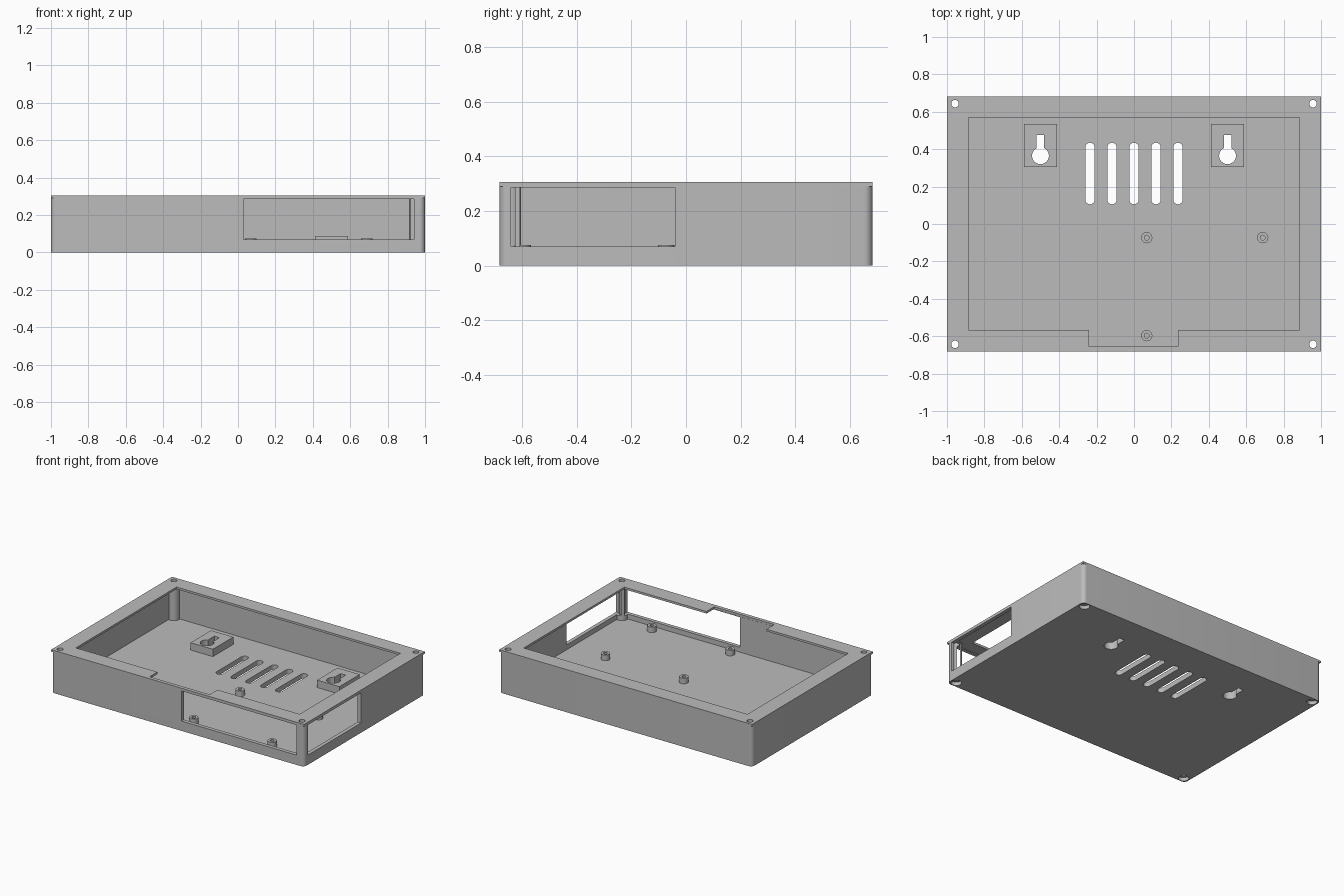
import bpy, bmesh, math

if "Cube" in bpy.data.objects:
    bpy.data.objects.remove(bpy.data.objects["Cube"], do_unlink=True)

mat = bpy.data.materials.new("light grey plastic")
mat.use_nodes = True
GREY = (0.5, 0.5, 0.5, 1.0)
mat.diffuse_color = GREY
mat.node_tree.nodes["Principled BSDF"].inputs["Base Color"].default_value = GREY

HX, HY, TOP = 1.0, 0.682, 0.305      # half width, half depth, height
WALL, FLOOR, RIM = 0.027, 0.035, 0.29
PX, PY = 0.957, 0.643                # corner screw centres


def prism(name, outline, z0, z1):
    """Extrude a closed xy outline from z0 to z1."""
    bm = bmesh.new()
    face = bm.faces.new([bm.verts.new((x, y, z0)) for x, y in outline])
    ext = bmesh.ops.extrude_face_region(bm, geom=[face])
    top = [v for v in ext["geom"] if isinstance(v, bmesh.types.BMVert)]
    bmesh.ops.translate(bm, verts=top, vec=(0, 0, z1 - z0))
    bmesh.ops.recalc_face_normals(bm, faces=bm.faces)
    mesh = bpy.data.meshes.new(name)
    bm.to_mesh(mesh)
    bm.free()
    mesh.materials.append(mat)
    obj = bpy.data.objects.new(name, mesh)
    bpy.context.collection.objects.link(obj)
    return obj


def arc(cx, cy, r, a0, a1, n):
    return [(cx + r * math.cos(math.radians(a0 + (a1 - a0) * i / n)),
             cy + r * math.sin(math.radians(a0 + (a1 - a0) * i / n))) for i in range(n + 1)]


def circle(cx, cy, r, n=32):
    return arc(cx, cy, r, 0, 360, n)[:-1]


def rect(x0, y0, x1, y1):
    return [(x0, y0), (x1, y0), (x1, y1), (x0, y1)]


def rounded(x0, y0, x1, y1, r, n=8):
    return (arc(x1 - r, y1 - r, r, 0, 90, n) + arc(x0 + r, y1 - r, r, 90, 180, n)
            + arc(x0 + r, y0 + r, r, 180, 270, n) + arc(x1 - r, y0 + r, r, 270, 360, n))


def select(obj):
    bpy.ops.object.select_all(action="DESELECT")
    obj.select_set(True)
    bpy.context.view_layer.objects.active = obj


def cut(obj, cutters):
    select(obj)
    for c in cutters:
        mod = obj.modifiers.new("cut", "BOOLEAN")
        mod.operation, mod.solver, mod.object = "DIFFERENCE", "EXACT", c
        bpy.ops.object.modifier_apply(modifier=mod.name)


# Cutters
cavity = prism("cavity_cutter", rect(-HX + WALL, -HY + WALL, HX - WALL, HY - WALL), FLOOR, 0.5)
windows = [prism("front_window_cutter", rect(0.03, -0.8, 0.94, -0.625), 0.07, 0.285),
           prism("side_window_cutter", rect(0.94, -0.64, 1.1, -0.04), 0.07, 0.285)]
corners = [(sx * PX, sy * PY) for sx in (-1, 1) for sy in (-1, 1)]
bolts = [prism("bolt_cutter", circle(x, y, 0.02), -0.1, 0.5) for x, y in corners]
bores = [prism("bore_cutter", circle(x, y, 0.034), -0.1, 0.025) for x, y in corners]
slots = []
for i in range(-2, 3):
    x, r = i * 0.1175, 0.025
    slots.append(prism("vent_cutter", arc(x, 0.41, r, 0, 180, 10) + arc(x, 0.13, r, 180, 360, 10),
                       -0.1, 0.2))
keys = []
for x in (-0.5, 0.5):
    hole = arc(x, 0.365, 0.045, 116.4, 423.6, 28)
    keys.append(prism("keyhole_cutter", hole + [(x + 0.02, 0.475), (x - 0.02, 0.475)], -0.1, 0.2))

parts = []

# Open tray with rounded vertical corners
tray = prism("tray", rounded(-HX, -HY, HX, HY, 0.03), 0, RIM)
cut(tray, [cavity] + windows + bolts + bores + slots + keys)
parts.append(tray)

# Corner screw posts
for (x, y), bolt, bore in zip(corners, bolts, bores):
    post = prism("corner_post", circle(x, y, 0.039), 0.015, RIM)
    near = windows if x > 0 and y < 0 else []
    cut(post, near + [bolt, bore])
    parts.append(post)

# Square-cornered top frame with a notched opening
frame = prism("top_frame", rect(-HX, -HY, HX, HY), RIM, TOP)
opening = prism("opening_cutter", [
    (-0.885, -0.568), (-0.24, -0.568), (-0.24, -0.656), (0.235, -0.656),
    (0.235, -0.568), (0.885, -0.568), (0.885, 0.57), (-0.885, 0.57)], 0.2, 0.4)
cut(frame, [opening] + bolts)
parts.append(frame)

# Keyhole hanger pads
for x, key in zip((-0.5, 0.5), keys):
    pad = prism("hanger_pad", rect(x - 0.088, 0.305, x + 0.088, 0.535), FLOOR, 0.088)
    cut(pad, [key])
    parts.append(pad)

# Circuit board standoffs with pilot holes
for x in (0.068, 0.688):
    for y in (-0.073, -0.597):
        standoff = prism("board_standoff", circle(x, y, 0.03), FLOOR, 0.075)
        pilot = prism("pilot_cutter", circle(x, y, 0.013, 20), FLOOR + 0.005, 0.2)
        cut(standoff, [pilot])
        bpy.data.objects.remove(pilot, do_unlink=True)
        parts.append(standoff)

# Remove cutters, then shade
for c in [cavity, opening] + windows + bolts + bores + slots + keys:
    bpy.data.objects.remove(c, do_unlink=True)
for p in parts:
    select(p)
    bpy.ops.object.shade_smooth_by_angle(angle=math.radians(30))
